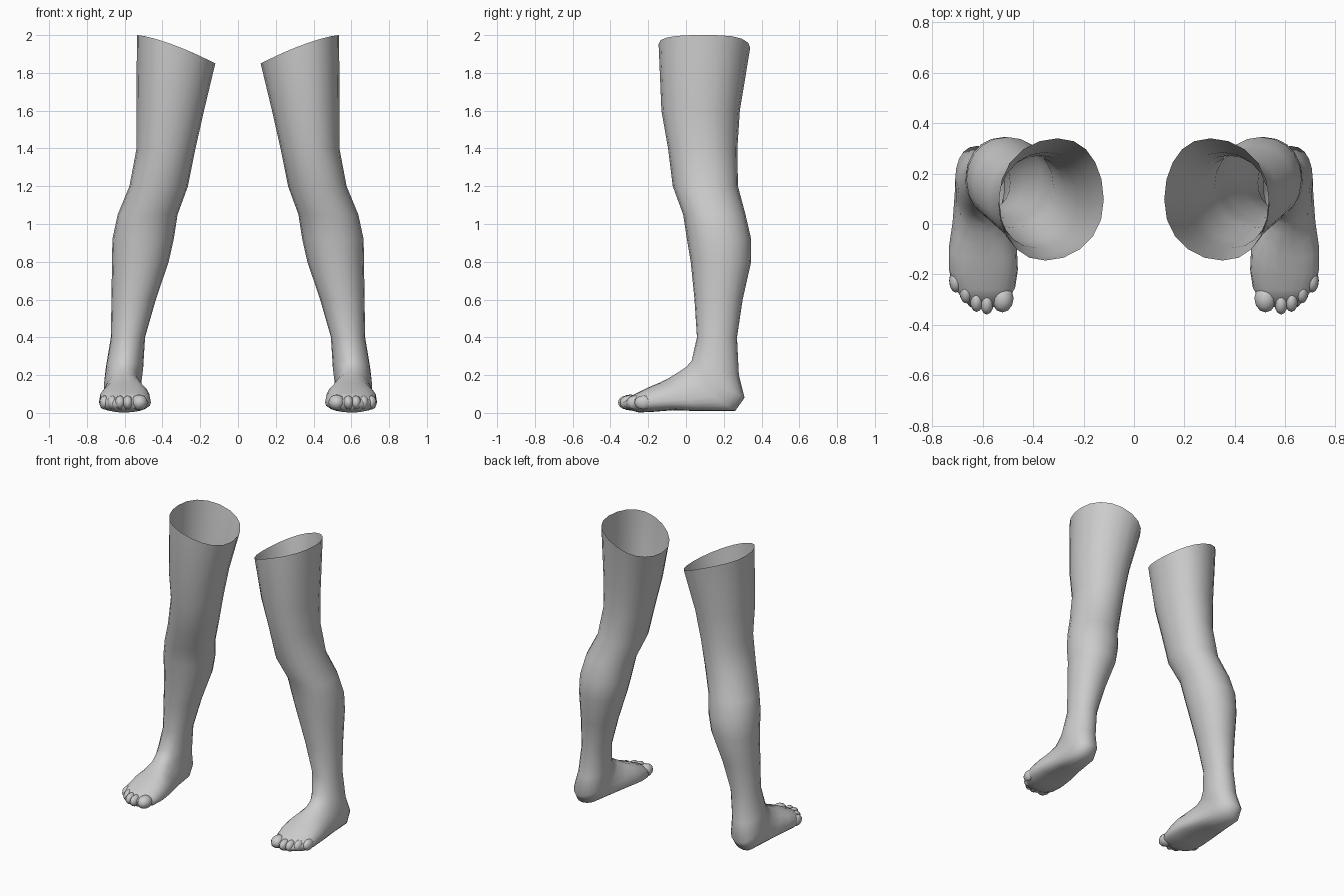
import bpy, bmesh
from math import sin, cos, pi
from mathutils import Matrix, Vector

if "Cube" in bpy.data.objects:
    bpy.data.objects.remove(bpy.data.objects["Cube"])

SIDES = 20

# Level leg rings: height, front y, back y, inner x, outer x
LEG = [
    (2.0, -.145, .34, .12, .535),
    (1.6, -.13, .285, .18, .538),
    (1.4, -.095, .272, .225, .537),
    (1.2, -.07, .275, .265, .575),
    (1.05, -.015, .315, .32, .637),
    (.92, .005, .345, .34, .665),
    (.8, .025, .345, .367, .667),
    (.6, .045, .30, .435, .67),
    (.4, .058, .27, .492, .673),
]

# Foot rings fan round the ankle: top y, top z, bottom y, bottom z, inner x, outer x
FOOT = [
    (.03, .275, .28, .20, .502, .70),
    (0, .242, .31, .08, .513, .71),
    (-.04, .215, .26, .01, .513, .71),
    (-.09, .185, .06, .01, .49, .72),
    (-.14, .16, -.07, .014, .465, .735),
    (-.20, .135, -.17, .006, .461, .735),
    (-.26, .105, -.25, .002, .472, .715),
    (-.33, .07, -.33, .025, .52, .65),
]


def power(v, n):
    return (1 if v >= 0 else -1) * abs(v) ** (2 / n)


def section(fy, fz, by, bz, xi, xo, wide, n, skew):
    """Squarish oval between a front and a back point; wide = where it is broadest."""
    front, back = Vector((0, fy, fz)), Vector((0, by, bz))
    pts = []
    for i in range(SIDES):
        a = 2 * pi * i / SIDES
        c, s = power(cos(a), n), power(sin(a), n)
        p = front.lerp(back, wide - c * (wide if c > 0 else 1 - wide))
        p.x = (xi + xo) / 2 + s * (xo - xi) / 2 + skew * c * (1 - s * s)
        pts.append(p)
    return pts


def finish(name, bm, side):
    bmesh.ops.recalc_face_normals(bm, faces=bm.faces)
    if side < 0:
        bmesh.ops.scale(bm, vec=(-1, 1, 1), verts=bm.verts)
        bmesh.ops.reverse_faces(bm, faces=bm.faces)
    for f in bm.faces:
        f.smooth = True
    me = bpy.data.meshes.new(name)
    bm.to_mesh(me)
    bm.free()
    bpy.context.collection.objects.link(bpy.data.objects.new(name, me))


def leg(name, side):
    rings = [section(fy, z, by, z, xi, xo, .5, 2.1, .03 * max(0, z - 1.2))
             for z, fy, by, xi, xo in LEG]
    for p in rings[0]:  # slanted open rim
        p.z = 2 - .15 * max(0, (.535 - p.x) / .415) ** 1.4
    for k, r in enumerate(FOOT):  # broadest low down at the instep
        bulge = sin(pi * k / (len(FOOT) - 1))
        rings.append(section(*r, .5 + .16 * bulge, 2 + .4 * bulge, -.025 * bulge))

    bm = bmesh.new()
    loops = [[bm.verts.new(p) for p in pts] for pts in rings]
    for a, b in zip(loops, loops[1:]):
        for i in range(SIDES):
            j = (i + 1) % SIDES
            bm.faces.new((a[i], a[j], b[j], b[i]))
    bm.faces.new(loops[-1])
    finish(name, bm, side)


def toes(name, side):
    bm = bmesh.new()
    x = .522
    for k, y in enumerate((-.295, -.312, -.302, -.268, -.225)):
        r = .044 if k == 0 else .027
        m = Matrix.Translation((x, y, .055)) @ Matrix.Diagonal((r, r * .5 + .034, r * .3 + .029, 1))
        bmesh.ops.create_uvsphere(bm, u_segments=12, v_segments=8, radius=1, matrix=m)
        x += .062 if k == 0 else .041
    finish(name, bm, side)


# Both legs, mirrored across x = 0
for label, side in (("left", 1), ("right", -1)):
    leg(label + "_leg", side)
    toes(label + "_toes", side)
